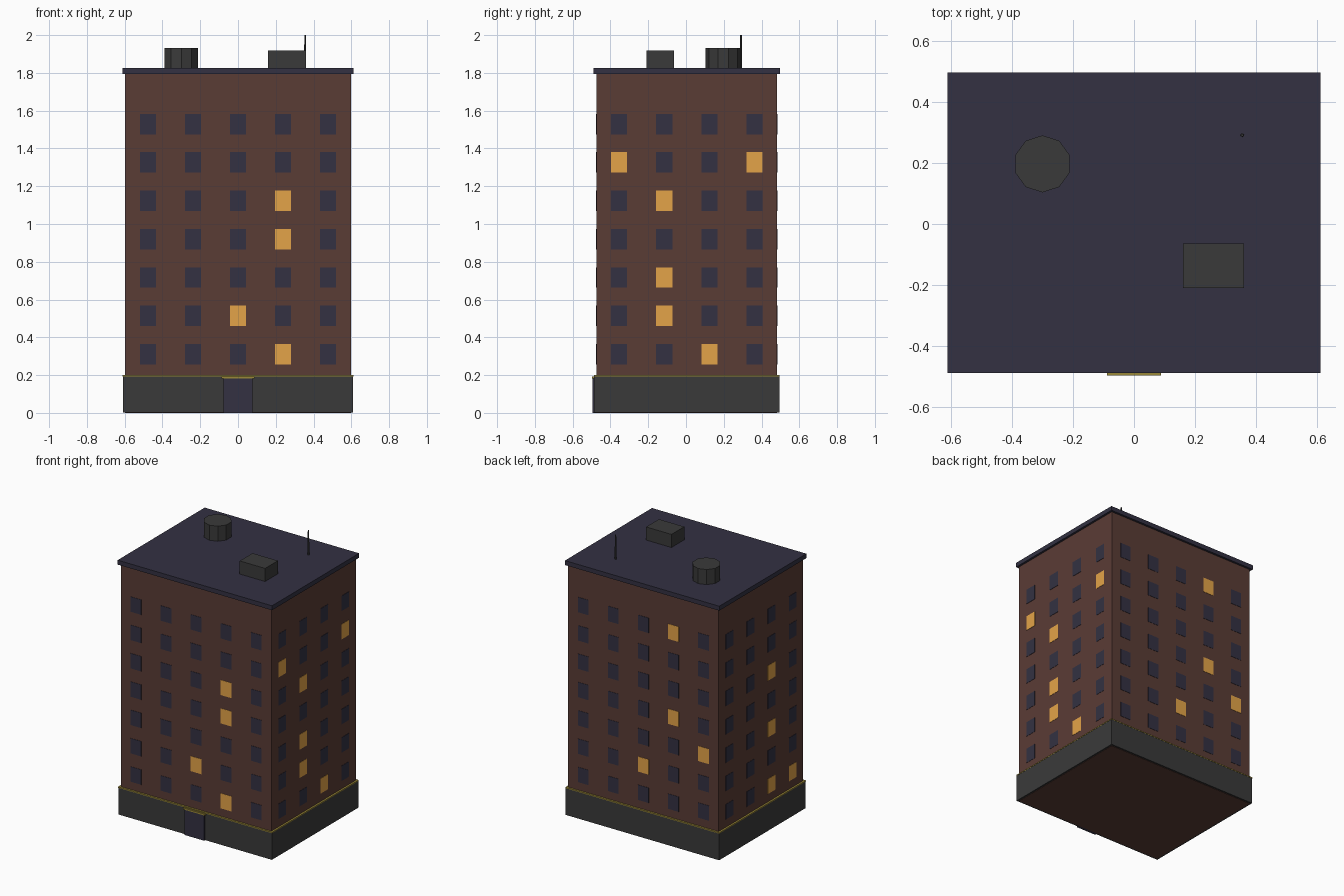
import bpy, bmesh
from mathutils import Matrix, Vector

if "Cube" in bpy.data.objects:
    bpy.data.objects.remove(bpy.data.objects["Cube"])


def material(name, hex_code):
    def lin(c):
        c /= 255
        return c / 12.92 if c <= 0.04045 else ((c + 0.055) / 1.055) ** 2.4
    m = bpy.data.materials.new(name)
    m.diffuse_color = [lin(int(hex_code[i:i + 2], 16)) for i in (0, 2, 4)] + [1]
    m.use_nodes = True
    m.node_tree.nodes["Principled BSDF"].inputs["Base Color"].default_value = m.diffuse_color
    return m


BRICK = material("brown_brick", "5A3C35")
STONE = material("dark_grey", "3A3A3A")
SLATE = material("slate_blue", "333142")
GLOW = material("warm_window_light", "E4A448")
GOLD = material("old_gold", "9A8838")


def add_box(bm, lo, hi):
    lo, hi = Vector(lo), Vector(hi)
    size = hi - lo
    bmesh.ops.create_cube(bm, size=1, matrix=Matrix.Translation((lo + hi) / 2)
                          @ Matrix.Diagonal((*size, 1)))


def finish(name, bm, mat):
    me = bpy.data.meshes.new(name)
    bm.to_mesh(me)
    bm.free()
    me.materials.append(mat)
    ob = bpy.data.objects.new(name, me)
    bpy.context.collection.objects.link(ob)
    return ob


def box(name, lo, hi, mat):
    bm = bmesh.new()
    add_box(bm, lo, hi)
    return finish(name, bm, mat)


def cone(name, x, y, z0, z1, r0, r1, sides, mat):
    bm = bmesh.new()
    bmesh.ops.create_cone(bm, cap_ends=True, segments=sides, radius1=r0, radius2=r1,
                          depth=z1 - z0, matrix=Matrix.Translation((x, y, (z0 + z1) / 2)))
    return finish(name, bm, mat)


CY = 0.004                    # the doorway sticks out, so the block sits slightly back
HX, HY = 0.597, 0.478         # half size of the brick block


def slab(name, grow, z0, z1, mat):
    return box(name, (-HX - grow, CY - HY - grow, z0), (HX + grow, CY + HY + grow, z1), mat)


# Stacked masses
slab("brick_walls", 0, 0, 1.795, BRICK)
slab("stone_base", 0.012, 0.002, 0.194, STONE)
slab("base_trim", 0.0135, 0.193, 0.2, GOLD)
slab("roof_slab", 0.015, 1.793, 1.825, SLATE)

# Entrance
box("door", (-0.078, -0.494, 0), (0.078, -0.47, 0.182), SLATE)
box("door_canopy", (-0.088, -0.497, 0.182), (0.088, -0.47, 0.193), GOLD)

# Windows: lit ones listed as (column, row), columns counted along +x or +y
LIT = {
    "front": {(3, 0), (2, 1), (3, 3), (3, 4)},
    "back": {(1, 6), (1, 3), (0, 2), (2, 1)},
    "right": {(2, 0), (1, 1), (1, 2), (1, 4), (0, 5), (3, 5)},
    "left": {(1, 4), (1, 2), (1, 0), (0, 0)},
}
PITCH, FLOOR, W, H, T = 0.2385, 0.203, 0.0425, 0.054, 0.002
dark, lit = bmesh.new(), bmesh.new()
for side, glowing in LIT.items():
    along_x = side in ("front", "back")
    cols = 5 if along_x else 4
    sign = 1 if side in ("back", "right") else -1
    for c in range(cols):
        for r in range(7):
            u = (c - (cols - 1) / 2) * PITCH
            z = 0.311 + r * FLOOR
            if along_x:
                mid, half = (u, CY + sign * HY, z), (W, T, H)
            else:
                mid, half = (sign * HX, CY + u, z), (T, W, H)
            mid, half = Vector(mid), Vector(half)
            add_box(lit if (c, r) in glowing else dark, mid - half, mid + half)
finish("dark_windows", dark, SLATE)
finish("lit_windows", lit, GLOW)

# Rooftop equipment
cone("water_tank", -0.3, 0.197, 1.82, 1.933, 0.0935, 0.0935, 10, STONE)
box("vent_housing", (0.16, -0.209, 1.82), (0.361, -0.064, 1.919), STONE)
cone("antenna", 0.355, 0.291, 1.82, 2.0, 0.006, 0.0045, 6, STONE)
